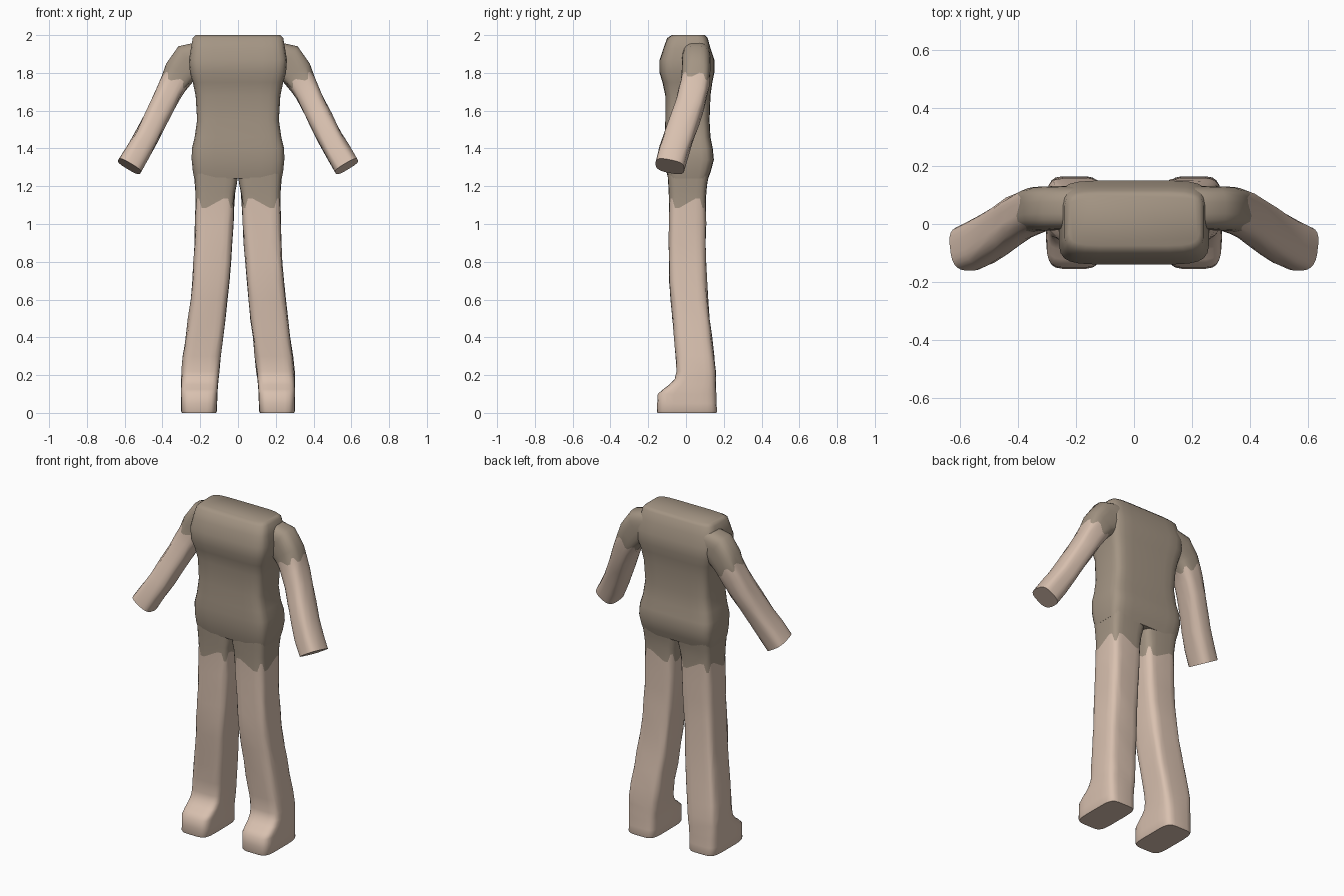
import bpy, math, random
from mathutils import Vector

random.seed(4)
if "Cube" in bpy.data.objects:
    bpy.data.objects.remove(bpy.data.objects["Cube"])


def material(name, rgb):
    m = bpy.data.materials.new(name)
    m.use_nodes = True
    m.diffuse_color = (*rgb, 1)
    m.node_tree.nodes["Principled BSDF"].inputs["Base Color"].default_value = (*rgb, 1)
    return m


skin = material("pale skin", (0.69, 0.53, 0.43))
cloth = material("taupe cloth", (0.37, 0.30, 0.23))
SIDES = 24


def squircle(power):
    """Unit outline of a rounded square."""
    def soft(v):
        return math.copysign(abs(v) ** (2 / power), v)
    turns = [2 * math.pi * (i + 0.5) / SIDES for i in range(SIDES)]
    return [(soft(math.cos(t)), soft(math.sin(t))) for t in turns]


def loft(name, rings, cloth_rows, angle=50):
    """Skin a list of rings, the first cloth_rows bands being cloth."""
    verts = [p for ring in rings for p in ring]
    faces, mats = [], []
    for r in range(len(rings) - 1):
        for i in range(SIDES):
            j = (i + 1) % SIDES
            a, b = r * SIDES, (r + 1) * SIDES
            faces.append((a + i, a + j, b + j, b + i))
            mats.append(0 if r < cloth_rows else 1)
    faces.append(tuple(reversed(range(SIDES))))
    faces.append(tuple(range(len(verts) - SIDES, len(verts))))
    mats += [0, 0 if cloth_rows >= len(rings) - 1 else 1]
    mesh = bpy.data.meshes.new(name)
    mesh.from_pydata(verts, [], faces)
    mesh.materials.append(cloth)
    mesh.materials.append(skin)
    mesh.polygons.foreach_set("material_index", mats)
    obj = bpy.data.objects.new(name, mesh)
    bpy.context.collection.objects.link(obj)
    # consistent outward normals, then smooth shading
    bpy.ops.object.select_all(action='DESELECT')
    obj.select_set(True)
    bpy.context.view_layer.objects.active = obj
    bpy.ops.object.mode_set(mode='EDIT')
    bpy.ops.mesh.select_all(action='SELECT')
    bpy.ops.mesh.normals_make_consistent(inside=False)
    bpy.ops.object.mode_set(mode='OBJECT')
    bpy.ops.object.shade_smooth_by_angle(angle=math.radians(angle))
    return obj


def level_ring(x0, x1, y0, y1, z, power=5, zigzag=0, rough=0):
    """Horizontal rounded rectangle; zigzag makes a ragged hem."""
    ring = []
    for i, (u, v) in enumerate(squircle(power)):
        ring.append(Vector(((x0 + x1) / 2 + u * (x1 - x0) / 2 + random.uniform(-rough, rough),
                            (y0 + y1) / 2 + v * (y1 - y0) / 2 + random.uniform(-rough, rough),
                            z + zigzag * (1 if i % 4 < 2 else -1))))
    return ring


# Torso: z, half width, front, back
torso = [(2.0, .225, -.075, .10), (1.985, .24, -.10, .115), (1.93, .25, -.12, .13),
         (1.87, .26, -.14, .15), (1.80, .255, -.14, .15), (1.75, .24, -.125, .14),
         (1.68, .225, -.11, .13), (1.55, .217, -.11, .125), (1.46, .23, -.112, .13),
         (1.40, .245, -.115, .142), (1.34, .246, -.113, .148), (1.28, .24, -.105, .132),
         (1.24, .232, -.095, .118)]
loft("torso", [level_ring(-w, w, f, b, z, 6) for z, w, f, b in torso], len(torso))

# Legs with feet: z, inner, outer, front, back
leg = [(1.30, .0, .235, -.10, .13), (1.22, .004, .23, -.095, .114), (1.17, .014, .226, -.092, .108),
       (1.11, .02, .225, -.09, .105), (1.0, .024, .227, -.09, .105), (.9, .03, .23, -.09, .105),
       (.8, .038, .236, -.09, .106), (.7, .046, .243, -.088, .11), (.6, .056, .252, -.08, .117),
       (.5, .066, .264, -.071, .126), (.4, .077, .277, -.062, .137), (.3, .089, .292, -.054, .148),
       (.22, .098, .299, -.05, .156), (.18, .102, .301, -.06, .158), (.15, .105, .302, -.088, .159),
       (.125, .107, .303, -.122, .16), (.10, .108, .303, -.15, .161), (.05, .11, .302, -.153, .162),
       (.008, .112, .301, -.155, .165), (0, .116, .297, -.152, .162)]

# Arms: centre, half width across, half depth
arm = [((.20, .055, 1.865), .10, .075), ((.265, .055, 1.855), .10, .076),
       ((.31, .053, 1.80), .086, .076), ((.335, .05, 1.755), .074, .076),
       ((.365, .038, 1.70), .068, .076), ((.40, .02, 1.63), .066, .077),
       ((.44, -.008, 1.55), .065, .078), ((.485, -.038, 1.46), .065, .078),
       ((.53, -.065, 1.38), .067, .079), ((.575, -.085, 1.305), .069, .078)]


def arm_rings(side):
    pts = [Vector(p) for p, _, _ in arm]
    rings = []
    for k, (_, w, d) in enumerate(arm):
        along = (pts[min(k + 1, len(pts) - 1)] - pts[max(k - 1, 0)]).normalized()
        depth = along.cross(Vector((0, 1, 0))).cross(along).normalized()
        across = depth.cross(along)
        ring = []
        for i, (u, v) in enumerate(squircle(3)):
            p = pts[k] + across * u * w + depth * v * d
            if k == 3:
                p += along * (.015 if i % 4 < 2 else -.015)   # ragged sleeve hem
            elif 3 < k < len(arm) - 1:
                p += Vector([random.uniform(-.003, .003) for _ in range(3)])
            ring.append(Vector((p.x * side, p.y, p.z)))
        rings.append(ring)
    return rings


for side, label in ((1, "left"), (-1, "right")):
    rings = [level_ring(a * side, b * side, f, k, z, 5, .025 if z == 1.11 else 0,
                        .003 if .2 < z < 1.1 else 0) for z, a, b, f, k in leg]
    loft(label + "_leg", rings, 3)
    loft(label + "_arm", arm_rings(side), 3)
